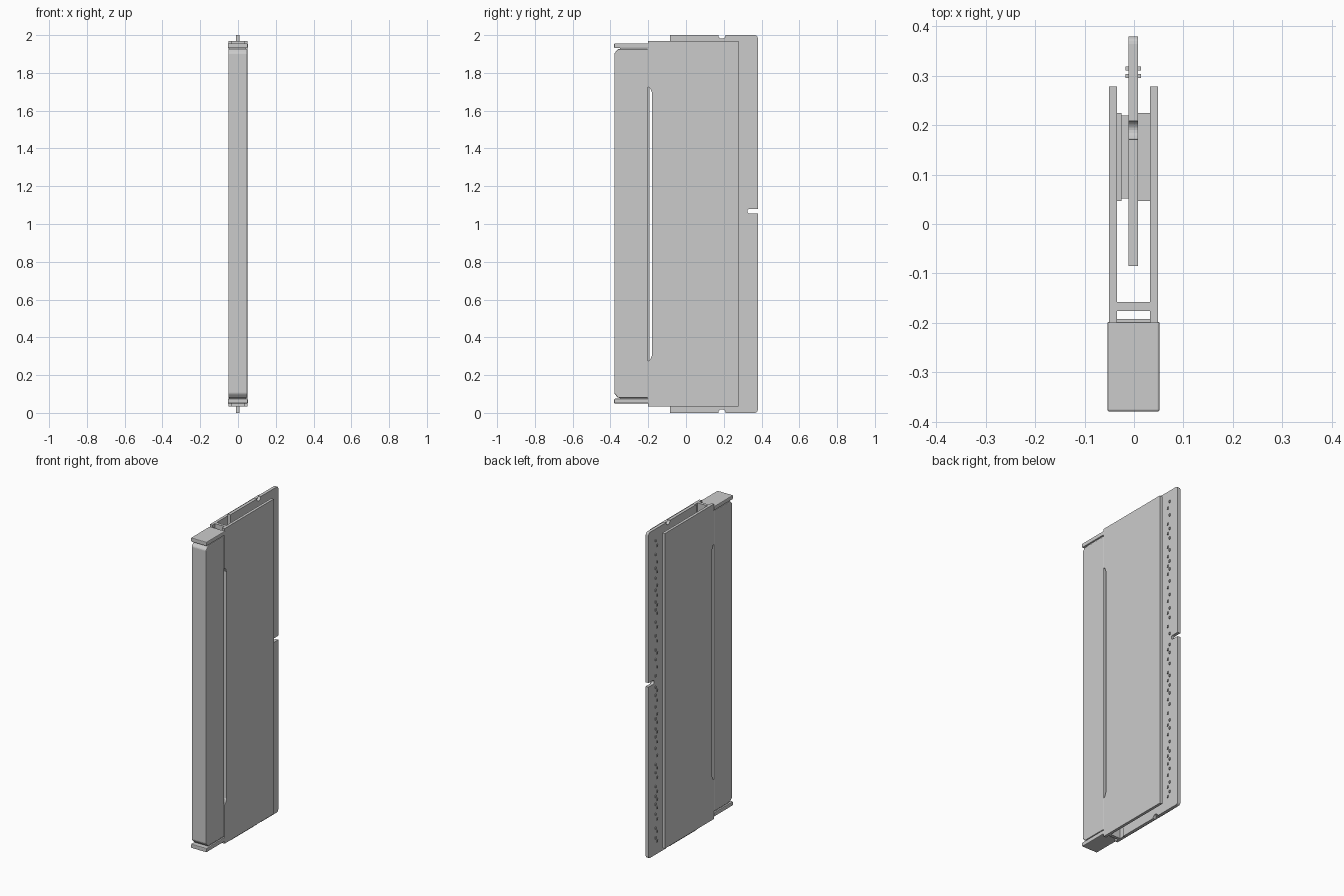
import bpy, bmesh, math, random

if "Cube" in bpy.data.objects:
    bpy.data.objects.remove(bpy.data.objects["Cube"])
random.seed(4)


def box(name, x, y, z, bevel=0.0):
    bm = bmesh.new()
    bmesh.ops.create_cube(bm, size=1)
    for v in bm.verts:
        for i, (lo, hi) in enumerate((x, y, z)):
            v.co[i] = lo if v.co[i] < 0 else hi
    if bevel:
        bmesh.ops.bevel(bm, geom=bm.edges[:], offset=bevel, segments=2,
                        profile=0.5, affect='EDGES')
    return finish(name, bm)


def slab(name, pts, x0, x1):
    """Extrude a (y, z) outline along x."""
    bm = bmesh.new()
    f = bm.faces.new([bm.verts.new((x0, y, z)) for y, z in pts])
    r = bmesh.ops.extrude_face_region(bm, geom=[f])
    for v in r['geom']:
        if isinstance(v, bmesh.types.BMVert):
            v.co.x = x1
    return finish(name, bm)


def finish(name, bm):
    bmesh.ops.recalc_face_normals(bm, faces=bm.faces[:])
    me = bpy.data.meshes.new(name)
    bm.to_mesh(me)
    bm.free()
    ob = bpy.data.objects.new(name, me)
    bpy.context.collection.objects.link(ob)
    return ob


def arc(cy, cz, r, a0, a1, n=10):
    return [(cy + r * math.cos(math.radians(a0 + (a1 - a0) * i / n)),
             cz + r * math.sin(math.radians(a0 + (a1 - a0) * i / n)))
            for i in range(n + 1)]


# circuit board with end notches and key slot
board = [(-0.085, 0)]
board += arc(0.19, 0, 0.019, 180, 0)
board += arc(0.365, 0.015, 0.015, -90, 0, 4)
board += [(0.38, 1.055)] + arc(0.338, 1.0675, 0.0125, 270, 90) + [(0.38, 1.08)]
board += arc(0.365, 1.985, 0.015, 0, 90, 4)
board += arc(0.19, 2, 0.019, 0, -180)
board += [(-0.085, 2)]
slab("circuit_board", board, -0.011, 0.008)

# heat spreader plates with a long tapered relief on the front edge
plate = [(-0.2, 0.035), (0.278, 0.035), (0.278, 1.97), (-0.2, 1.97),
         (-0.2, 1.725), (-0.19, 1.72), (-0.18, 1.695), (-0.18, 0.305),
         (-0.19, 0.28), (-0.2, 0.275)]
slab("left_spreader", plate, -0.051, -0.034)
slab("right_spreader", plate, 0.032, 0.049)
box("spreader_bridge", (-0.034, 0.032), (-0.176, -0.158), (0.035, 1.97))

# thermal pads and memory chips
box("left_pad", (-0.034, -0.025), (0.047, 0.225), (0.07, 1.93))
box("right_pad", (0.008, 0.032), (0.047, 0.225), (0.07, 1.93))
for i in range(8):
    z = 0.1 + i * 0.22 + (0.05 if i > 3 else 0)
    box("memory_chip", (-0.025, -0.011), (0.052, 0.22), (z, z + 0.19))

# light bar with chamfered front corners
bar = [(-0.2, 0.08), (-0.36, 0.08), (-0.379, 0.102), (-0.379, 1.904),
       (-0.36, 1.926), (-0.2, 1.926)]
lb = slab("light_bar", bar, -0.051, 0.049)
m = lb.modifiers.new("soft_edges", 'BEVEL')
m.width, m.segments = 0.005, 2
box("light_bar_tongue", (-0.034, 0.032), (-0.2, -0.192), (0.08, 1.926))

# end caps of the light bar
for name, z in (("bottom_cap", (0.05, 0.075)), ("top_cap", (1.931, 1.956))):
    box(name, (-0.054, 0.052), (-0.38, -0.198), z, 0.004)
for name, z in (("bottom_cap_joint", (0.07, 0.085)), ("top_cap_joint", (1.92, 1.936))):
    box(name, (-0.045, 0.043), (-0.35, -0.2), z)

# staggered small components beside the contact edge
z, k = 0.08, 0
while z < 1.93:
    if not 1.04 < z < 1.10:
        y = (0.300, 0.315)[k % 2]
        box("small_component", (-0.017, 0.014), (y - 0.004, y + 0.004),
            (z - 0.007, z + 0.007))
    k += 1
    z += random.choice((0.025, 0.035, 0.05))
